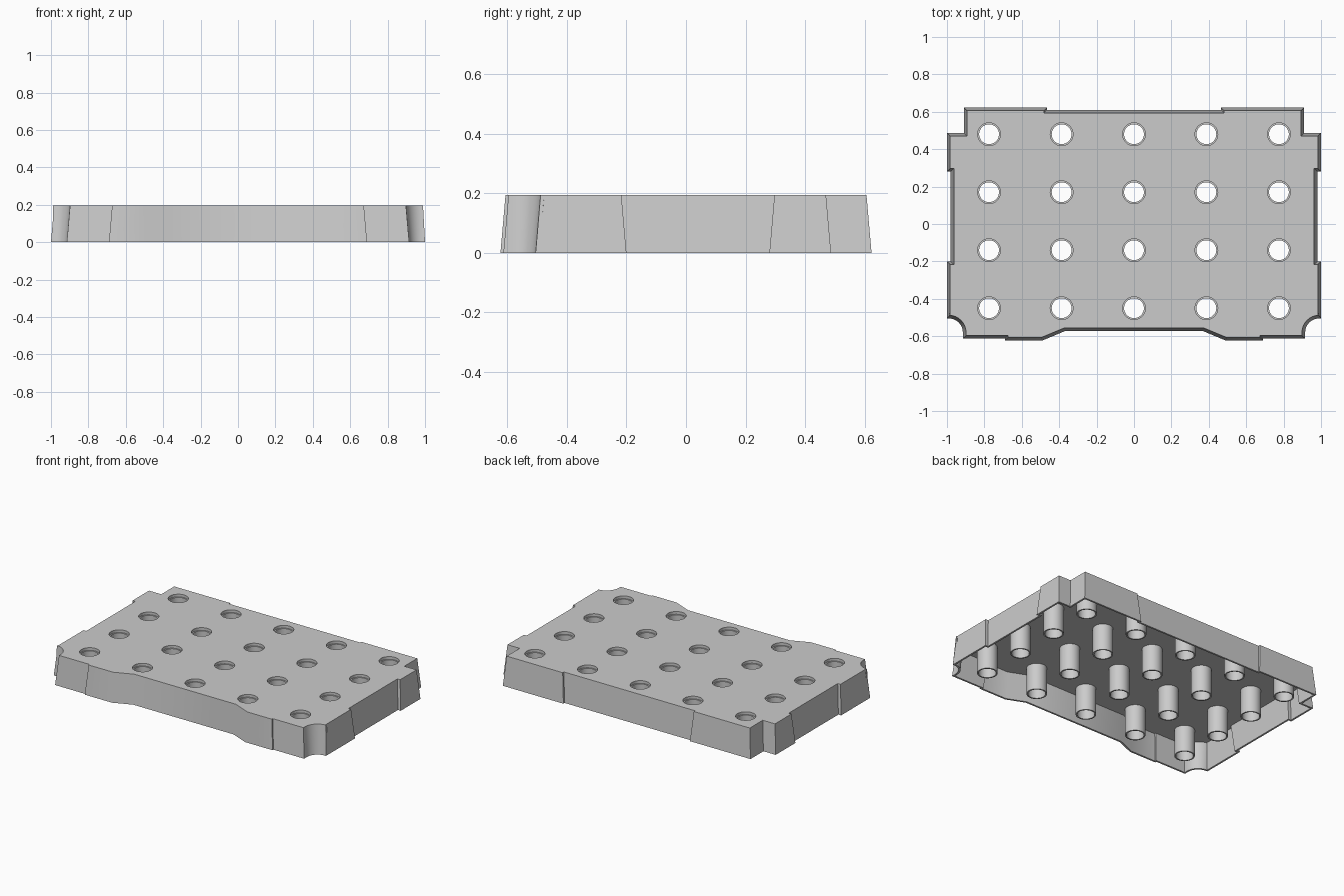
import bpy, bmesh
from math import cos, sin, pi, radians
from mathutils import Vector

cube = bpy.data.objects.get("Cube")
if cube:
    bpy.data.objects.remove(cube, do_unlink=True)

HEIGHT, PLATE, WALL, DRAFT = 0.195, 0.018, 0.012, 0.017
HOLE_R, BORE_R, SEGS = 0.061, 0.053, 32
HOLES = [(x, y) for x in (-0.775, -0.387, 0, 0.387, 0.775)
         for y in (-0.45, -0.14, 0.17, 0.48)]

grey = bpy.data.materials.new("light grey plastic")
grey.use_nodes = True
colour = (0.6, 0.6, 0.6, 1)
grey.diffuse_color = colour
grey.node_tree.nodes["Principled BSDF"].inputs["Base Color"].default_value = colour


def make_object(name, bm):
    bmesh.ops.recalc_face_normals(bm, faces=bm.faces)
    mesh = bpy.data.meshes.new(name)
    bm.to_mesh(mesh)
    bm.free()
    mesh.materials.append(grey)
    obj = bpy.data.objects.new(name, mesh)
    bpy.context.collection.objects.link(obj)
    return obj


def activate(obj):
    bpy.ops.object.select_all(action='DESELECT')
    obj.select_set(True)
    bpy.context.view_layer.objects.active = obj


def smooth(obj):
    activate(obj)
    bpy.ops.object.shade_smooth_by_angle(angle=radians(30))


def inset(points, d):
    """Move every edge of a counter-clockwise outline inward by d."""
    result = []
    for i, p in enumerate(points):
        a = (p - points[i - 1]).normalized()
        b = (points[(i + 1) % len(points)] - p).normalized()
        na, nb = Vector((-a.y, a.x)), Vector((-b.y, b.x))
        result.append(p + (na + nb) * d / (1 + na.dot(nb)))
    return result


def lathe(bm, x, y, profile):
    """Closed ring or solid made by sweeping (radius, z) pairs around a hole."""
    rings = [[bm.verts.new((x + r * cos(2 * pi * k / SEGS), y + r * sin(2 * pi * k / SEGS), z))
              for k in range(SEGS)] for r, z in profile]
    return rings


def bridge(bm, low, high):
    n = len(low)
    for k in range(n):
        j = (k + 1) % n
        bm.faces.new((low[k], low[j], high[j], high[k]))


# Half outline at the base, from the front recess round to the back recess
arc = [(0.99 + 0.075 * cos(a), -0.58 + 0.075 * sin(a))
       for a in (pi - pi / 2 * i / 8 for i in range(9))]
half = [(0.37, -0.573), (0.49, -0.623), (0.69, -0.623), (0.69, -0.613), (0.915, -0.613)]
half += arc
half += [(1, -0.505), (1, -0.2), (0.98, -0.2), (0.98, 0.28), (1, 0.28), (1, 0.487),
         (0.91, 0.487), (0.91, 0.623), (0.465, 0.623), (0.465, 0.61)]
outline = [Vector(p) for p in half] + [Vector((-x, y)) for x, y in reversed(half)]

# Hollow lid shell with drafted walls, open underneath
bm = bmesh.new()
inner_z = HEIGHT - PLATE
loops = []
for d, z in ((WALL + DRAFT * inner_z / HEIGHT, inner_z), (WALL, 0), (0, 0), (DRAFT, HEIGHT)):
    loops.append([bm.verts.new((p.x, p.y, z)) for p in inset(outline, d)])
for low, high in zip(loops, loops[1:]):
    bridge(bm, low, high)
bm.faces.new(loops[0])
bm.faces.new(loops[-1])
shell = make_object("lid_shell", bm)

# Holes cut through the top plate
bm = bmesh.new()
for x, y in HOLES:
    low, high = lathe(bm, x, y, ((HOLE_R, inner_z - 0.03), (HOLE_R, HEIGHT + 0.03)))
    bridge(bm, low, high)
    bm.faces.new(low)
    bm.faces.new(high)
cutter = make_object("hole_cutter", bm)
cutter.hide_render = True
cut = shell.modifiers.new("holes", 'BOOLEAN')
cut.operation = 'DIFFERENCE'
cut.solver = 'EXACT'
cut.object = cutter
activate(shell)
bpy.ops.object.modifier_apply(modifier=cut.name)
bpy.data.objects.remove(cutter, do_unlink=True)
smooth(shell)

# Open tubes hanging below each hole, their tops forming a small ledge
bm = bmesh.new()
outer_r = HOLE_R + 0.001
for x, y in HOLES:
    rings = lathe(bm, x, y, ((outer_r, 0), (outer_r, inner_z), (BORE_R, inner_z), (BORE_R, 0)))
    for i, ring in enumerate(rings):
        bridge(bm, ring, rings[(i + 1) % len(rings)])
smooth(make_object("hole_tubes", bm))
